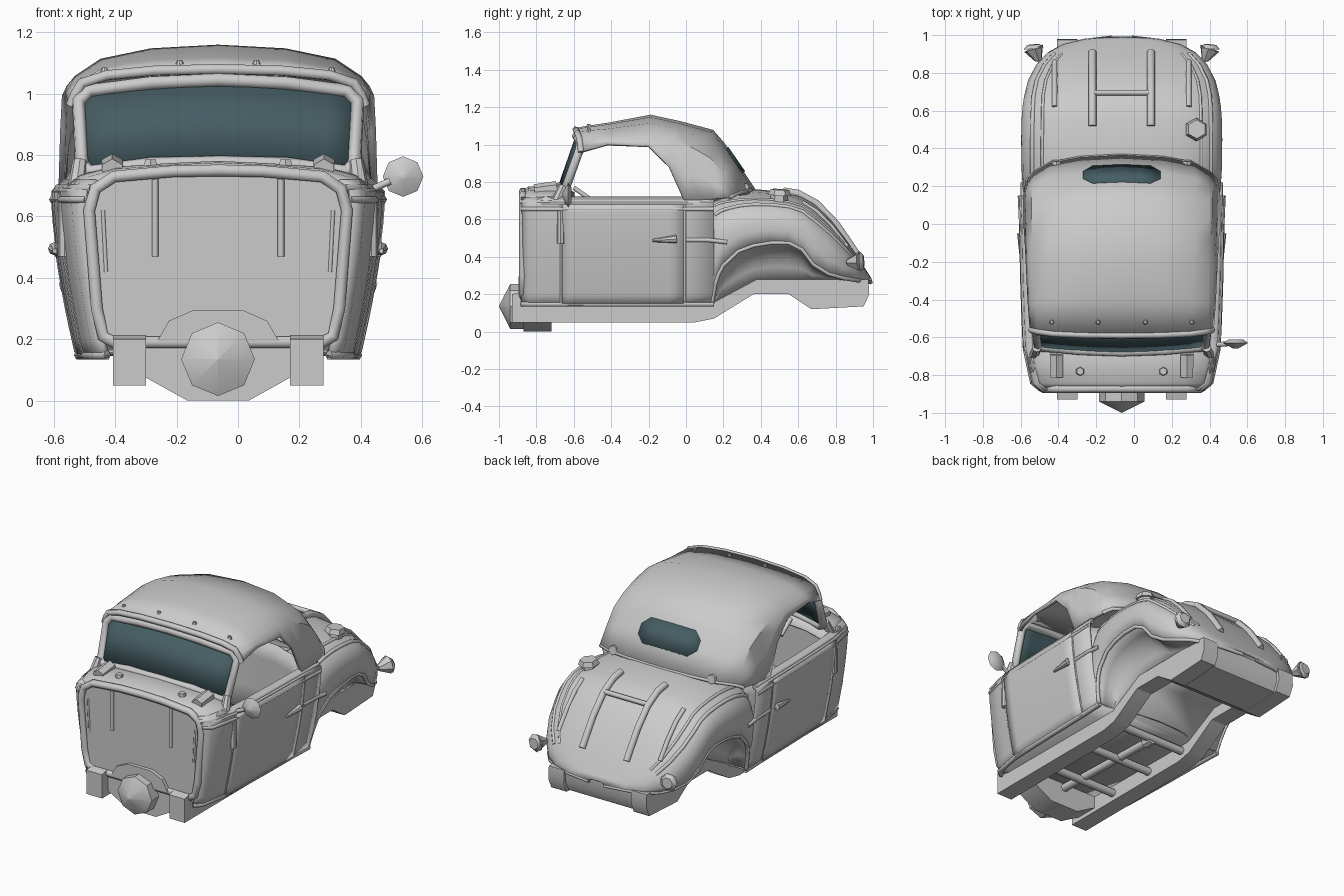
import bpy, bmesh, math
from mathutils import Vector

if "Cube" in bpy.data.objects:
    bpy.data.objects.remove(bpy.data.objects["Cube"])

C = -0.065  # body centre line
GLASS = bpy.data.materials.new("glass")
GLASS.diffuse_color = (0.06, 0.11, 0.125, 1)
GLASS.use_nodes = True
GLASS.node_tree.nodes["Principled BSDF"].inputs["Base Color"].default_value = GLASS.diffuse_color


def interp(table, t):
    for (a, va), (b, vb) in zip(table, table[1:]):
        if t <= b:
            return va + (vb - va) * max(0, (t - a) / (b - a))
    return table[-1][1]


def finish(name, bm, thick=0, mat=None, angle=40):
    bmesh.ops.recalc_face_normals(bm, faces=bm.faces)
    me = bpy.data.meshes.new(name)
    bm.to_mesh(me)
    bm.free()
    ob = bpy.data.objects.new(name, me)
    bpy.context.collection.objects.link(ob)
    ob.location.x = C
    if mat:
        me.materials.append(mat)
    bpy.ops.object.select_all(action='DESELECT')
    ob.select_set(True)
    bpy.context.view_layer.objects.active = ob
    bpy.ops.object.shade_smooth_by_angle(angle=math.radians(angle))
    if thick:
        m = ob.modifiers.new("thickness", 'SOLIDIFY')
        m.thickness, m.offset = thick, 0
    return ob


def loft(name, rows, thick=0.012, mat=None, keep=lambda i, j: True):
    bm = bmesh.new()
    vs = [[bm.verts.new(p) for p in r] for r in rows]
    for i in range(len(rows) - 1):
        for j in range(len(rows[0]) - 1):
            if keep(i, j):
                bm.faces.new((vs[i][j], vs[i][j + 1], vs[i + 1][j + 1], vs[i + 1][j]))
    bmesh.ops.delete(bm, geom=[v for v in bm.verts if not v.link_faces], context='VERTS')
    return finish(name, bm, thick, mat)


def full(half):  # mirror a half section that starts at the centre
    return [(-x, y, z) for x, y, z in half[:0:-1]] + half


def prism(name, pts, shift):  # extrude a polygon along a vector
    bm = bmesh.new()
    f = bm.faces.new([bm.verts.new(p) for p in pts])
    g = bmesh.ops.extrude_face_region(bm, geom=[f])["geom"]
    bmesh.ops.translate(bm, vec=shift, verts=[v for v in g if isinstance(v, bmesh.types.BMVert)])
    return finish(name, bm, angle=30)


def tube(name, pts, r, cyclic=False):
    cu = bpy.data.curves.new(name, 'CURVE')
    cu.dimensions, cu.bevel_depth, cu.bevel_resolution, cu.use_fill_caps = '3D', r, 1, True
    sp = cu.splines.new('POLY')
    sp.points.add(len(pts) - 1)
    for p, q in zip(sp.points, pts):
        p.co = (*q, 1)
    sp.use_cyclic_u = cyclic
    ob = bpy.data.objects.new(name, cu)
    ob.location.x = C
    bpy.context.collection.objects.link(ob)


def cone(name, a, b, r1, r2, n=8):  # tapered solid from point a to point b
    a, b = Vector(a), Vector(b)
    bm = bmesh.new()
    bmesh.ops.create_cone(bm, cap_ends=True, segments=n, radius1=r1, radius2=r2, depth=(b - a).length)
    bmesh.ops.rotate(bm, verts=bm.verts, matrix=Vector((0, 0, 1)).rotation_difference(b - a).to_matrix())
    bmesh.ops.translate(bm, verts=bm.verts, vec=(a + b) / 2)
    finish(name, bm)


# shared body shape
def tuck(z):
    return 1 - .16 * (max(0, .66 - z) / .53) ** 1.5


SIDE_W = [(-.88, .42), (-.84, .47), (-.65, .51), (-.3, .522), (0, .528), (.15, .535)]
TAIL_W = [(.14, .535), (.5, .535), (.68, .53), (.78, .515), (.87, .465), (.93, .39), (.965, .27), (.987, .06)]
TAIL_TOP = [(.14, .755), (.4, .755), (.6, .725), (.7, .67), (.8, .565), (.9, .42), (.96, .32), (.987, .28)]
ARCH = [(.14, .16), (.155, .25), (.175, .31), (.2, .355), (.28, .43), (.4, .475), (.55, .475), (.62, .44),
        (.68, .36), (.76, .31), (.85, .285), (.987, .265)]


def side(y, z, out=0):
    return (interp(SIDE_W, y) * tuck(z) - max(0, z - .68) + out, y, z)


def tail(y, s, out=0):
    t = s * math.pi / 2
    zb = interp(ARCH, y)
    z = zb + (interp(TAIL_TOP, y) - zb) * max(0, math.cos(t)) ** .5
    return ((interp(TAIL_W, y) * math.sin(t) ** .8) * tuck(z) + out * math.sin(t), y, z + out * math.cos(t))


def deck(x, y, up=0):
    s = math.asin(min(1, (abs(x) / interp(TAIL_W, y)) ** 1.25)) / (math.pi / 2)
    return (x, y, tail(y, s)[2] + up)


def flip(pts, m):
    return [(m * x, y, z) for x, y, z in pts]


# folding roof
K = [(0, 0), (.45, .09), (.78, .32), (.95, .68), (1, .86), (1.03, 1)]
rows = []
for yc, zt, d, hw, ys, zb in [(-.59, 1.08, .045, .465, -.56, .96), (-.4, 1.11, .075, .475, -.42, 1.0),
                              (-.19, 1.15, .10, .485, -.2, .99), (-.03, 1.115, .095, .49, -.09, .88),
                              (.14, 1.07, .095, .495, -.01, .70), (.2, 1.0, .075, .495, .09, .70),
                              (.27, .895, .055, .495, .16, .71), (.36, .76, .02, .485, .23, .715)]:
    zs = [zt, zt - .12 * d, zt - .45 * d, zt - d, (zt - d + zb) / 2, zb]
    rows.append(full([(u * hw, yc + (ys - yc) * k, z) for (u, k), z in zip(K, zs)]))
loft("folding_roof", rows, .02)
tube("roof_base_bead", rows[-1], .012)
tube("roof_header", rows[0], .018)

# rear window
win = []
for i in range(9):
    x = -.205 + .41 * i / 8
    h = .5 * (1 if abs(x) < .16 else .72 if abs(x) < .2 else .4)
    win.append([(x, .26 + .09 * t - .05 * abs(x) + .007, .915 - .13 * t - .04 * abs(x) + .005) for t in (-h, h)])
loft("rear_window", win, .01, GLASS)


# windscreen
def screen(x, z):
    return (x, -.70 + .115 * (z - .72) / .33 + .045 * (x / .47) ** 2, z)


xs = [-.45 + .9 * i / 10 for i in range(11)]
loft("windscreen", [[screen(x, .775 - .03 * (x / .45) ** 2) for x in xs],
                    [screen(x, 1.035 - .04 * (x / .45) ** 2) for x in xs]], .008, GLASS)
half = [(.0, 1.045), (.22, 1.035), (.42, 1.01), (.455, .975), (.445, .77), (.42, .745), (.22, .77), (0, .775)]
tube("windscreen_frame", [screen(x, z) for x, z in half] + [screen(-x, z) for x, z in half[-2:0:-1]], .024, True)

# cowl and firewall
U = [(0, 0), (.35, .008), (.7, .02), (.9, .045), (1, .085)]
loft("cowl", [full([(u * w, y, top - d) for u, d in U])
              for y, w, top in [(-.875, .425, .75), (-.84, .465, .77), (-.75, .49, .775), (-.67, .50, .775), (-.6, .505, .74)]])
wall = [(0, .75), (.15, .747), (.34, .73), (.40, .69), (.42, .62), (.395, .3), (.375, .21), (.34, .19), (0, .19)]
ring = [(x, -.872, z) for x, z in wall] + [(-x, -.872, z) for x, z in wall[-2:0:-1]]
prism("firewall", ring, (0, .02, 0))
tube("firewall_rim", ring, .022, True)
prism("tunnel_hump", [(x, -.895, z) for x, z in [(-.2, .19), (-.16, .26), (-.08, .295), (.08, .295), (.16, .26), (.2, .19)]], (0, .2, 0))

# rear deck and wheel wells
ys = [.14, .155, .175, .2, .28, .36, .45, .55, .62, .68, .76, .84, .9, .945, .97, .987]
ss = [0, .15, .3, .42, .52, .62, .72, .82, .9, .96, 1]
loft("rear_body", [full([tail(y, s) for s in ss]) for y in ys], .014,
     keep=lambda i, j: i >= 3 or abs(j - 9.5) > 3)
# curved panel behind the seats
loft("cabin_back", [full([(u * w, .2 - .2 * u ** 3, z) for u in (0, .4, .7, .88, 1)])
                    for z, w in ((.71, .505), (.6, .505), (.4, .48), (.16, .42))])
for m in (-1, 1):
    rows = []
    for y in ys:
        x, _, z = tail(y, 1)
        xi, zi = min(.33, x * .9), interp([(.14, .15), (.38, .275), (1, .275)], y)
        rows.append(flip([(x + (xi - x) * math.sin(a), y, zi + (z - zi) * math.cos(a))
                          for a in (0, .4, .8, 1.2, math.pi / 2)], m))
    loft("wheel_well", rows)
    tube("arch_bead", flip([tail(y, 1) for y in ys], m), .012)
    for s, r in ((.64, .012), (.52, .009)):
        tube("fender_bead", flip([tail(y, s, .006) for y in ys[1:13]], m), r)

    # body sides, doors and trim
    zs = [.14, .2, .3, .4, .5, .58, .64, .68, .715]
    sy = [-.875, -.84, -.75, -.66, -.5, -.3, -.15, 0, .15]
    loft("body_side", [flip([side(y, z) for z in zs], m) for y in sy], .018)
    loft("door_panel", [flip([side(y, z, .007) for z in zs[:-1]], m) for y in (-.66, -.6, -.3, -.09, -.012)], .012)
    tube("sill", flip([side(y, .148) for y in sy], m), .016)
    tube("belt_bead", flip([side(y, .655, .004) for y in sy], m), .012)
    tube("door_top_rail", flip([side(y, .69, -.005) for y in sy], m), .016)
    tube("quarter_strip", flip([(.518, 0, .49), (.522, .12, .49), (.522, .22, .478)], m), .013)
    for y in (-.668, -.006):
        tube("door_seam", flip([side(y, z, .006) for z in zs[:-1]], m), .007)
    cone("door_hinge", (m * .50, -.67, .47), (m * .50, -.67, .645), .021, .021)
    cone("door_handle", (m * .532, -.05, .495), (m * .532, -.18, .487), .022, .008)
    cone("handle_stem", (m * .50, -.06, .49), (m * .535, -.06, .49), .015, .015)
    cone("screen_post", (m * .465, -.705, .67), (m * .45, -.655, .78), .03, .024)

    # tail lamps
    tube("lamp_stem", flip([(.40, .83, .37), (.445, .88, .37)], m), .014)
    cone("tail_lamp", (m * .44, .865, .37), (m * .465, .93, .375), .018, .055, 7)
    cone("tail_lens", (m * .465, .93, .375), (m * .467, .95, .376), .055, .035, 7)

    # deck rack, strips and roof catches
    tube("rack_rail", [deck(m * .155, y, .018) for y in (.52, .6, .7, .8, .86, .91)], .022)
    tube("deck_strip", [deck(m * .355, y, .006) for y in (.62, .7, .78, .86)], .015)
    cone("roof_catch", (m * .345, .28, .755), (m * .345, .335, .765), .032, .028)

    # cowl fittings, firewall ribs and roof studs
    cone("screen_hinge", (m * .345, -.81, .75), (m * .345, -.69, .765), .038, .04, 6)
    cone("cowl_knob", (m * .22, -.78, .75), (m * .22, -.78, .785), .028, .02, 6)
    tube("firewall_rib", flip([(.205, -.872, .47), (.205, -.872, .72)], m), .011)
    tube("firewall_edge_rib", flip([(.365, -.87, .42), (.375, -.87, .62)], m), .007)
    for x in (.125, .37):
        z = 1.09 if x < .2 else 1.065
        cone("roof_stud", (m * x, -.52, z - .015), (m * x, -.52, z + .02), .022, .008)

    # chassis rail with front and rear horns
    prof = [(-.93, .05), (-.93, .2), (-.88, .212), (-.84, .15), (.14, .15), (.38, .28), (.975, .28), (.98, .2),
            (.95, .135), (.67, .12), (.55, .2), (.36, .2), (.15, .07), (.05, .05)]
    prism("chassis_rail", [(m * .235, y, z) for y, z in prof], (m * .108, 0, 0))

tube("rack_crossbar", [deck(x, .695, .025) for x in (-.155, .155)], .015)
cone("fuel_cap_neck", (.39, .495, .68), (.395, .5, .735), .05, .045, 6)
cone("fuel_cap", (.395, .5, .73), (.397, .502, .76), .062, .05, 6)

# side mirror
tube("mirror_stem", [(.47, -.64, .675), (.56, -.635, .715)], .013)
cone("mirror_back", (.603, -.66, .73), (.603, -.63, .73), .012, .066)
cone("mirror_face", (.603, -.63, .73), (.603, -.612, .73), .066, .04)

# steering column end
tube("column_rod", [(-.25, -.6, .77), (-.25, -.5, .70)], .014)

# nose housing and front crossmember
cone("nose_housing", (0, -.75, .135), (0, -.94, .135), .12, .12)
cone("nose_point", (0, -.94, .135), (0, -1, .135), .12, .001)
prism("front_crossmember", [(x, -.87, z) for x, z in [(-.35, .18), (-.28, .1), (-.1, .0), (.1, 0), (.28, .1), (.35, .18)]], (0, .15, 0))

# floor, rear box and underside members
loft("floor", [[(-w, y, z), (w, y, z)] for y, z, w in
               [(-.86, .16, .37), (-.8, .155, .41), (0, .15, .445), (.14, .15, .445), (.15, .155, .34), (.38, .275, .34), (.7, .275, .34)]], .01)
prism("rear_box", [(-.24, y, z) for y, z in [(.55, .2), (.67, .125), (.93, .14), (.96, .2), (.96, .275), (.55, .275)]], (.48, 0, 0))
for y, z in ((-.55, .1), (-.22, .1), (.08, .11)):
    tube("crossmember", [(-.25, y, z), (.25, y, z)], .025)
tube("drive_tube", [(0, -.76, .125), (0, .06, .1)], .025)
cone("drive_tube_end", (0, .03, .1), (0, .09, .1), .035, .03)
